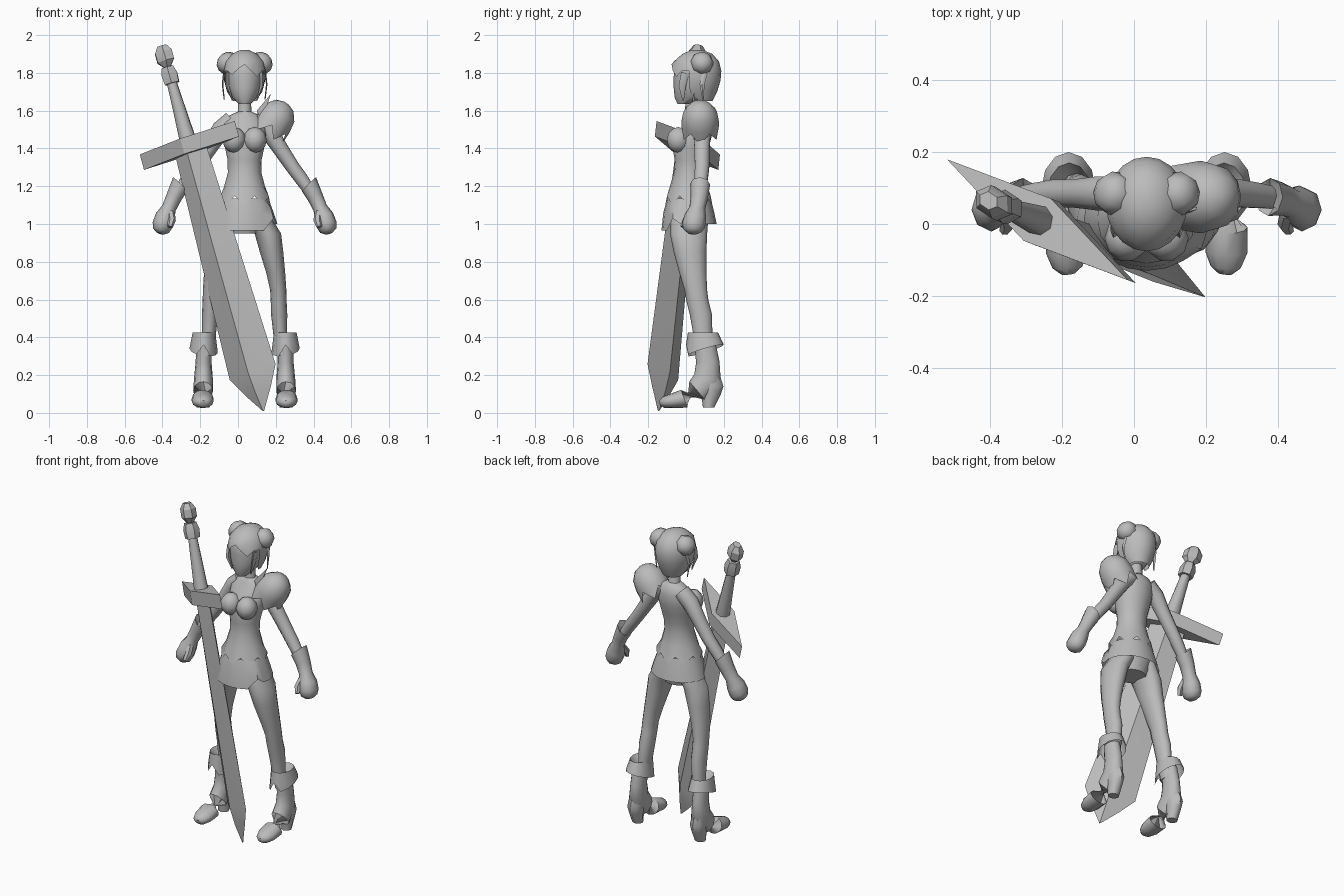
import bpy, bmesh, math
from mathutils import Vector as V

CX = 0.035  # body centre line
mat = bpy.data.materials.new("plain grey")
mat.diffuse_color = (0.5, 0.5, 0.5, 1)


def make(name, verts, faces, smooth=50):
    me = bpy.data.meshes.new(name)
    me.from_pydata([tuple(v) for v in verts], [], faces)
    bm = bmesh.new()
    bm.from_mesh(me)
    bmesh.ops.recalc_face_normals(bm, faces=bm.faces)
    bm.to_mesh(me)
    bm.free()
    me.materials.append(mat)
    ob = bpy.data.objects.new(name, me)
    bpy.context.collection.objects.link(ob)
    bpy.ops.object.select_all(action='DESELECT')
    ob.select_set(True)
    bpy.context.view_layer.objects.active = ob
    if smooth:
        bpy.ops.object.shade_smooth_by_angle(angle=math.radians(smooth))
    return ob


def skin(name, rings, caps=(True, True), smooth=50, keep=None):
    """Join rings of points into a skin; keep(i, j) may drop faces."""
    n = len(rings[0])
    verts = [p for r in rings for p in r]
    faces = [(i*n+j, i*n+(j+1) % n, (i+1)*n+(j+1) % n, (i+1)*n+j)
             for i in range(len(rings)-1) for j in range(n) if not keep or keep(i, j)]
    if caps[0]:
        faces.append(tuple(range(n)))
    if caps[1]:
        faces.append(tuple(range((len(rings)-1)*n, len(rings)*n)))
    return make(name, verts, faces, smooth)


def ring(c, u, v, n):
    return [V(c) + V(u)*math.cos(2*math.pi*k/n) + V(v)*math.sin(2*math.pi*k/n) for k in range(n)]


def slices(rows, n, x=CX):
    """Level rings from rows of z, half width, front y, back y."""
    return [ring((x, (f+b)/2, z), (w, 0, 0), (0, (b-f)/2, 0), n) for z, w, f, b in rows]


def tube(path, n=10):
    """Rings square to a path of x, y, z, radius across, radius fore-aft."""
    pts, out = [V(p[:3]) for p in path], []
    for i, p in enumerate(path):
        d = (pts[min(i+1, len(pts)-1)] - pts[max(i-1, 0)]).normalized()
        ref = V((0, 1, 0)) if abs(d.y) < 0.8 else V((0, 0, 1))
        u = d.cross(ref).normalized()
        out.append(ring(pts[i], u*p[3], d.cross(u).normalized()*p[4], n))
    return out


def flip(rings):
    return [[V((2*CX-p.x, p.y, p.z)) for p in r] for r in rings]


def pair(name, rings, **kw):
    skin("left_"+name, rings, **kw)
    skin("right_"+name, flip(rings), **kw)


def ball(c, r, n=10, m=6):
    return [ring((c[0], c[1], c[2]+r[2]*math.cos(a)), (r[0]*math.sin(a), 0, 0), (0, r[1]*math.sin(a), 0), n)
            for a in [math.pi*(k+.05)/(m+.1) for k in range(m+1)]]


# head and hair
head = [(1.635, .032, -.045, .03), (1.67, .066, -.06, .11), (1.72, .088, -.065, .155), (1.78, .1, -.065, .175),
        (1.84, .1, -.062, .175), (1.885, .075, -.035, .15), (1.91, .03, .015, .1)]
skin("head", slices(head, 16))
hair = [(1.65, .06, .03, .14), (1.70, .093, -.055, .165), (1.76, .109, -.072, .183), (1.81, .113, -.076, .187),
        (1.86, .102, -.065, .175), (1.9, .068, -.02, .14), (1.92, .025, .025, .09)]
hr = slices(hair, 20)
hr[3][15].z += .035  # parted fringe
for k, dz in ((13, -.02), (17, -.03), (14, .01), (16, .0)):
    hr[3][k].z += dz
skin("hair", hr, caps=(False, True), keep=lambda i, j: i > 2 or not 11 <= j <= 18)
bun_axis = V((.75, .1, .6)).normalized()
bu = bun_axis.cross(V((0, 1, 0))).normalized()
bv = bun_axis.cross(bu)
bc = V((.128, .085, 1.855))
pair("hair_bun", [ring(bc+bun_axis*h, bu*r, bv*r, 8) for h, r in
                  ((-.045, .045), (-.02, .06), (.01, .06), (.035, .045), (.048, .02))])
pair("hair_ribbon", tube([(.145, .1, 1.80, .004, .014), (.152, .085, 1.74, .004, .013),
                          (.143, .09, 1.66, .003, .004)], 4), smooth=0)
pair("side_lock", tube([(.125, -.005, 1.80, .01, .022), (.125, -.02, 1.73, .01, .02),
                        (.1, -.015, 1.655, .003, .004)], 5))
skin("neck", slices([(1.53, .055, .02, .13), (1.58, .036, .035, .1), (1.68, .034, .03, .095)], 10))

# shirt with a jagged hem
torso = [(1.595, .035, .03, .105), (1.575, .08, .02, .125), (1.53, .115, -.01, .14), (1.46, .112, -.055, .135),
         (1.40, .103, -.07, .12), (1.34, .09, -.06, .105), (1.27, .089, -.065, .1), (1.2, .108, -.085, .115),
         (1.12, .138, -.11, .14)]
tr = slices(torso, 16)
for k in range(16):
    tr[-1][k].z += .028 if k % 2 else -.02
skin("shirt", tr, caps=(True, False))
for s, side in ((1, "left"), (-1, "right")):
    skin(side+"_bust", ball((CX+s*.055, -.04, 1.445), (.062, .064, .068)))

# skirt, shorter on one side of a slit
sk = slices([(1.135, .126, -.1, .13), (1.06, .154, -.12, .15), (.985, .174, -.13, .162)], 20)
for k, p in enumerate(sk[2]):
    p.z += -.02 if 11 <= k <= 17 else .015
for r in sk[1:]:
    r[18].x += .012
    r[18].z += .03
skin("skirt", sk, caps=(True, False))
skin("hips", slices([(1.13, .12, -.09, .12), (1.03, .13, -.09, .125), (.95, .085, -.06, .1)], 14))

# legs
leg = [(1.05, .1, .065, -.085, .12), (.95, .158, .07, -.085, .112), (.85, .178, .062, -.065, .108),
       (.74, .2, .05, -.035, .108), (.65, .213, .043, -.008, .112), (.6, .215, .042, .0, .118),
       (.52, .218, .043, .02, .138), (.38, .225, .034, .045, .14), (.3, .24, .034, .05, .14)]
pair("leg", [ring((x, (f+b)/2, z), (w, 0, 0), (0, (b-f)/2, 0), 12) for z, x, w, f, b in leg])

# flared ankle cuffs, notched at the front
cuff = [ring((.232, .095, .38), (.04, 0, 0), (0, .045, 0), 12),
        ring((.25, .09, .425), (.06, 0, 0), (0, .08, 0), 12),
        ring((.252, .1, .33), (.075, 0, 0), (0, .1, 0), 12)]
for p in cuff[2]:
    p.z += (p.y-.1)*.3 - (p.x-.25)*-.15
cuff[2][9].z += .06
pair("ankle_cuff", cuff, caps=(False, False))

# boots and heels
pair("boot", tube([(.25, .1, .37, .042, .055), (.252, .115, .27, .042, .062), (.253, .115, .18, .05, .075),
                   (.255, .06, .115, .052, .066), (.257, -.01, .075, .058, .05), (.257, -.08, .062, .058, .038),
                   (.255, -.12, .056, .042, .03), (.253, -.138, .052, .02, .014)], 12))
pair("boot_heel", slices([(.2, .04, .06, .18), (.14, .046, .07, .198), (.1, .04, .08, .185),
                          (.028, .034, .09, .15)], 8, x=.255))

# arms, gloves and hands
pair("arm", tube([(.1, .085, 1.55, .05, .05), (.16, .085, 1.5, .05, .05), (.22, .085, 1.405, .042, .042),
                  (.29, .085, 1.3, .037, .04), (.335, .08, 1.24, .036, .037), (.41, .07, 1.13, .028, .03)]))
pair("glove", tube([(.39, .072, 1.16, .02, .02), (.376, .075, 1.21, .053, .053), (.41, .07, 1.14, .042, .046),
                    (.435, .06, 1.085, .038, .042), (.455, .05, 1.04, .052, .058), (.47, .04, .995, .054, .062),
                    (.478, .035, .965, .044, .05), (.483, .033, .95, .02, .025)], 8), caps=(False, True))
pair("thumb", tube([(.425, .03, 1.06, .02, .02), (.42, .0, 1.02, .021, .021), (.43, -.02, .985, .015, .012)], 6))

# shoulder guard with pointed rim
ax = V((.55, 0, .83)).normalized()
au, av = ax.cross(V((0, 1, 0))).normalized(), V((0, 1, 0))
pc = V((.19, .075, 1.54))
dome = [ring(pc+ax*h, au*r, av*r, 12) for h, r in
        ((.12, .015), (.105, .055), (.06, .09), (.0, .1), (-.045, .1))]
for k, p in enumerate(dome[-1]):
    p += ax * (-.035 if k % 2 == 0 else .025)
skin("shoulder_guard", dome, caps=(True, False), smooth=60)
skin("collar_plate", [[V((.1, .02, 1.6)), V((.125, .02, 1.54)), V((.175, .04, 1.69))],
                      [V((.1, .028, 1.6)), V((.125, .028, 1.54)), V((.175, .048, 1.69))]], smooth=0)

# great sword: axis a, width w, thickness t
a = V((-.54, .21, 1.935)).normalized()
w = V((.51, -.34, .17))
w = (w - a*w.dot(a)).normalized()
t = a.cross(w)
tip = V((.135, -.145, .01))


def sect(h, hw, ht, n=4):
    return ring(tip+a*h, w*hw, t*ht, n)


skin("blade", [sect(.0, .004, .004), sect(.11, .085, .03), sect(.215, .152, .045), sect(1.5, .1, .04)], smooth=30)
skin("cross_guard", [sect(1.425, .315, .07), sect(1.51, .315, .07)], smooth=0)
skin("grip", [sect(1.47, .048, .045, 8), sect(1.65, .036, .036, 8), sect(1.84, .026, .026, 8)])
skin("grip_collar", [sect(1.81, .044, .044, 6), sect(1.86, .048, .048, 6), sect(1.9, .036, .036, 6)], smooth=30)
# faceted pommel
skin("pommel", [sect(1.9, .02, .02, 6), sect(1.935, .055, .044, 6), sect(1.985, .055, .044, 6),
                sect(2.018, .03, .024, 6)], smooth=30)
